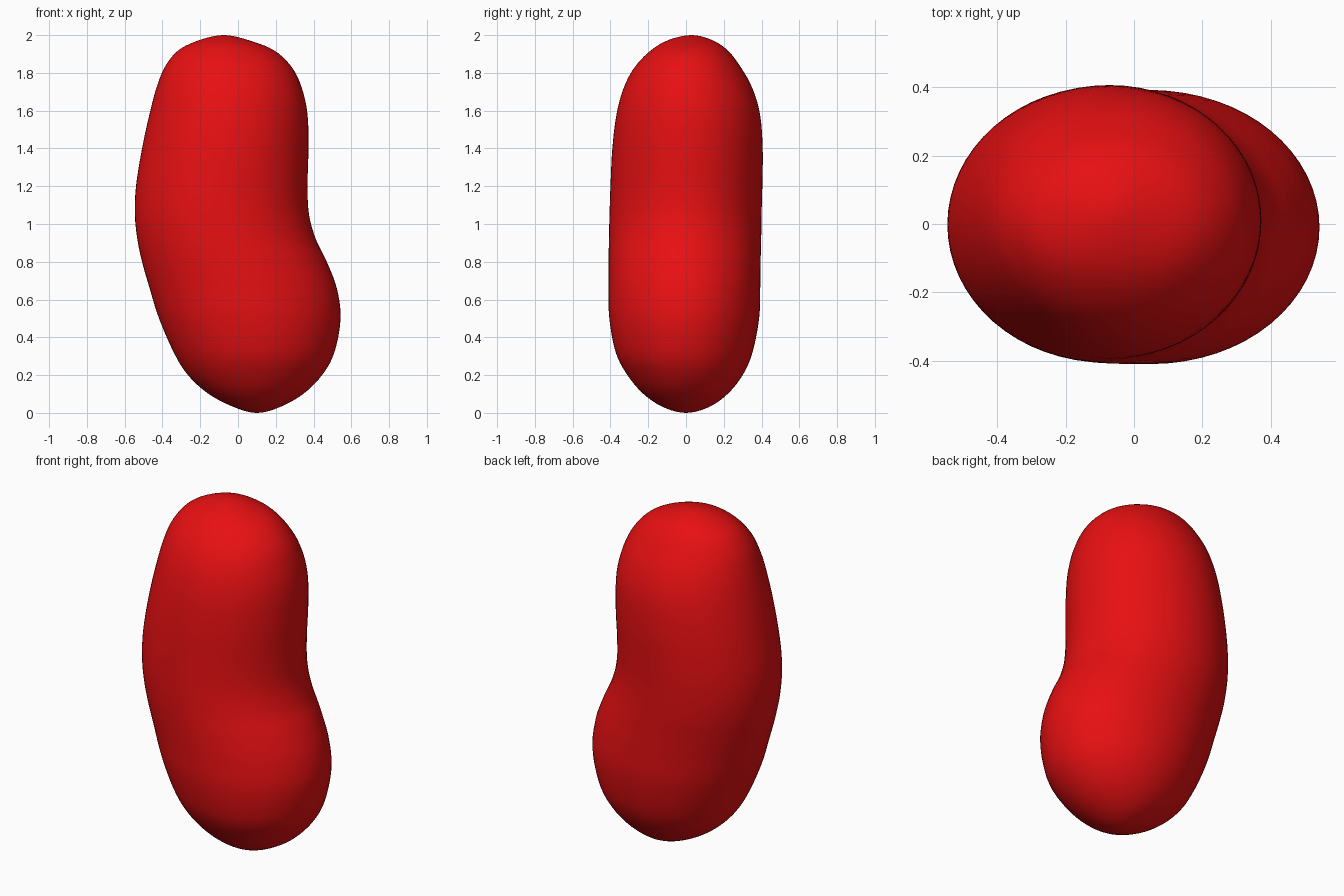
import bpy, bmesh, math
from mathutils import Vector

if "Cube" in bpy.data.objects:
    bpy.data.objects.remove(bpy.data.objects["Cube"])

# Bean outline: height, left x, right x, front y, back y
KEYS = [
    (0.00, 0.10, 0.10, 0.00, 0.00),
    (0.03, -0.02, 0.22, -0.12, 0.12),
    (0.10, -0.155, 0.345, -0.225, 0.22),
    (0.20, -0.265, 0.445, -0.31, 0.30),
    (0.32, -0.34, 0.51, -0.372, 0.352),
    (0.50, -0.418, 0.543, -0.406, 0.387),
    (0.66, -0.468, 0.523, -0.41, 0.393),
    (0.80, -0.508, 0.47, -0.41, 0.395),
    (0.92, -0.533, 0.412, -0.408, 0.398),
    (1.05, -0.546, 0.376, -0.405, 0.40),
    (1.20, -0.54, 0.368, -0.40, 0.404),
    (1.40, -0.508, 0.373, -0.39, 0.406),
    (1.58, -0.469, 0.368, -0.368, 0.392),
    (1.72, -0.432, 0.338, -0.33, 0.351),
    (1.83, -0.388, 0.285, -0.272, 0.29),
    (1.92, -0.315, 0.19, -0.185, 0.22),
    (1.975, -0.20, 0.05, -0.09, 0.135),
    (2.00, -0.075, -0.075, 0.03, 0.03),
]
STEPS, SIDES = 5, 64


def swap(k):
    # mirrored key beyond a pole, so the ends close roundly
    return (k[0], k[2], k[1], k[4], k[3])


def catmull(a, b, c, d, t):
    return [0.5 * (2*q + (r - p)*t + (2*p - 5*q + 4*r - s)*t*t
                   + (3*q - p - 3*r + s)*t**3) for p, q, r, s in zip(a, b, c, d)]


# Smoothly interpolated rings between the two poles
pts = [swap(KEYS[1])] + KEYS + [swap(KEYS[-2])]
rings = [catmull(*pts[i:i + 4], j / STEPS)
         for i in range(len(KEYS) - 1) for j in range(STEPS)][1:]

bm = bmesh.new()
loops = []
for z, l, r, f, b in rings:
    cx, cy, rx, ry = (l + r) / 2, (f + b) / 2, (r - l) / 2, (b - f) / 2
    loops.append([bm.verts.new((cx + rx * math.cos(a), cy + ry * math.sin(a), z))
                  for a in (2 * math.pi * k / SIDES for k in range(SIDES))])
for lo, hi in zip(loops, loops[1:]):
    for k in range(SIDES):
        n = (k + 1) % SIDES
        bm.faces.new((lo[k], lo[n], hi[n], hi[k]))

# Rounded end tips
for key, loop in ((KEYS[0], loops[0]), (KEYS[-1], loops[-1])):
    tip = bm.verts.new(Vector((key[1], key[3], key[0])))
    for k in range(SIDES):
        bm.faces.new((loop[k], loop[(k + 1) % SIDES], tip))
bmesh.ops.recalc_face_normals(bm, faces=bm.faces)
for face in bm.faces:
    face.smooth = True

mesh = bpy.data.meshes.new("bean")
bm.to_mesh(mesh)
bm.free()
bean = bpy.data.objects.new("bean", mesh)
bpy.context.collection.objects.link(bean)

# Red skin
red = bpy.data.materials.new("red")
red.diffuse_color = (0.8, 0.005, 0.006, 1)
red.use_nodes = True
red.node_tree.nodes["Principled BSDF"].inputs["Base Color"].default_value = red.diffuse_color
mesh.materials.append(red)
